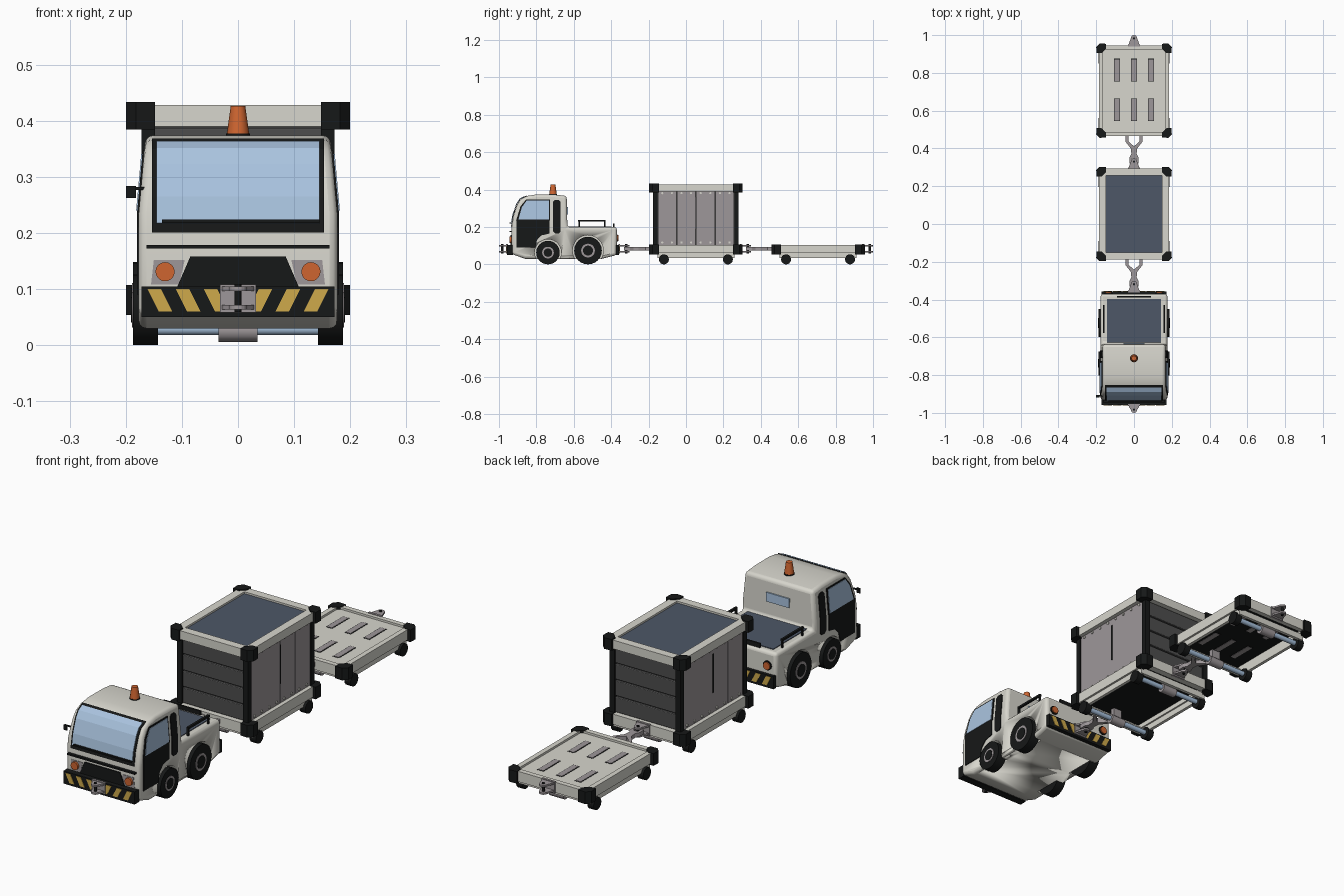
import bpy, bmesh, math
from mathutils import Vector, Matrix

if "Cube" in bpy.data.objects:
    bpy.data.objects.remove(bpy.data.objects["Cube"])

def mat(name, r, g, b):
    m = bpy.data.materials.new(name)
    m.diffuse_color = (r, g, b, 1)
    m.use_nodes = True
    m.node_tree.nodes["Principled BSDF"].inputs["Base Color"].default_value = m.diffuse_color
    return m

WHITE = mat("cream_paint", 0.68, 0.67, 0.61)
BLACK = mat("black_rubber", 0.008, 0.009, 0.009)
DARK = mat("dark_grey_slats", 0.075, 0.075, 0.075)
METAL = mat("grey_metal", 0.34, 0.31, 0.32)
GLASS = mat("blue_glass", 0.40, 0.55, 0.74)
SLATE = mat("slate_cover", 0.075, 0.095, 0.135)
YELLOW = mat("yellow_stripe", 0.62, 0.40, 0.07)
ORANGE = mat("orange_lamp", 0.62, 0.13, 0.03)

def finish(name, bm, m, bevel=0, smooth=False):
    bmesh.ops.recalc_face_normals(bm, faces=bm.faces[:])
    me = bpy.data.meshes.new(name)
    bm.to_mesh(me)
    bm.free()
    me.materials.append(m)
    ob = bpy.data.objects.new(name, me)
    bpy.context.collection.objects.link(ob)
    if bevel:
        b = ob.modifiers.new("bevel", 'BEVEL')
        b.width, b.segments, b.limit_method, b.angle_limit = bevel, 3, 'ANGLE', math.radians(35)
    if smooth:
        bpy.ops.object.select_all(action='DESELECT')
        ob.select_set(True)
        bpy.context.view_layer.objects.active = ob
        bpy.ops.object.shade_smooth_by_angle(angle=math.radians(40))
    return ob

def box(name, m, x0, x1, y0, y1, z0, z1, bevel=0):
    bm = bmesh.new()
    bmesh.ops.create_cube(bm, size=1)
    for v in bm.verts:
        v.co = Vector(((x0 + x1) / 2 + v.co.x * (x1 - x0), (y0 + y1) / 2 + v.co.y * (y1 - y0),
                       (z0 + z1) / 2 + v.co.z * (z1 - z0)))
    return finish(name, bm, m, bevel)

def cyl(name, m, c, r, length, axis='x', r2=None, seg=20):
    bm = bmesh.new()
    rot = {'x': Matrix.Rotation(math.pi / 2, 4, 'Y'), 'y': Matrix.Rotation(math.pi / 2, 4, 'X'), 'z': Matrix()}[axis]
    bmesh.ops.create_cone(bm, cap_ends=True, segments=seg, radius1=r, radius2=r if r2 is None else r2,
                          depth=length, matrix=Matrix.Translation(c) @ rot)
    return finish(name, bm, m, 0, True)

def prism(name, m, pts, a, b, axis):
    """Extrude a 2D outline from a to b along an axis."""
    place = {'x': lambda p, t: (t, p[0], p[1]), 'y': lambda p, t: (p[0], t, p[1]), 'z': lambda p, t: (p[0], p[1], t)}[axis]
    bm = bmesh.new()
    lo = [bm.verts.new(place(p, a)) for p in pts]
    hi = [bm.verts.new(place(p, b)) for p in pts]
    bm.faces.new(lo)
    bm.faces.new(hi)
    for i in range(len(pts)):
        j = (i + 1) % len(pts)
        bm.faces.new((lo[i], lo[j], hi[j], hi[i]))
    return finish(name, bm, m)

# ---------- tug body: one tapered side profile with wheel wells ----------
SHIELD = [(-0.932, 0.2), (-0.922, 0.262), (-0.902, 0.32), (-0.884, 0.348), (-0.85, 0.366)]
PROFILE = [(-0.37, 0.05), (-0.37, 0.2), (-0.634, 0.2), (-0.638, 0.366), (-0.7, 0.373), (-0.8, 0.374)] + \
    SHIELD[::-1] + [(-0.932, 0.055), (-0.86, 0.03), (-0.45, 0.03)]
BEND = 0.235

def side_x(z):
    return 0.177 - max(0, z - BEND) * 0.09

bm = bmesh.new()
lo = [bm.verts.new((-1, y, z)) for y, z in PROFILE]
hi = [bm.verts.new((1, y, z)) for y, z in PROFILE]
bm.faces.new(lo)
bm.faces.new(hi)
for i in range(len(lo)):
    j = (i + 1) % len(lo)
    bm.faces.new((lo[i], lo[j], hi[j], hi[i]))
bmesh.ops.bisect_plane(bm, geom=bm.verts[:] + bm.edges[:] + bm.faces[:], plane_co=(0, 0, BEND), plane_no=(0, 0, 1))
for v in bm.verts:
    v.co.x *= side_x(v.co.z)
body = finish("tug_body", bm, WHITE, 0.014, True)

WHEELS = [("front", -0.738, 0.063), ("rear", -0.524, 0.074)]
for side in (-1, 1):
    for n, y, r in WHEELS:
        well = cyl(n + "_well_cutter", WHITE, (side * 0.18, y, r), r + 0.008, 0.09, seg=28)
        well.hide_render = True
        well.display_type = 'WIRE'
        well.hide_set(True)
        cut = body.modifiers.new("well", 'BOOLEAN')
        cut.operation, cut.object, cut.solver = 'DIFFERENCE', well, 'EXACT'
        cyl(n + "_tyre", BLACK, (side * 0.165, y, r), r, 0.044, seg=24)
        cyl(n + "_hub", METAL, (side * 0.187, y, r), r * 0.5, 0.004)
        cyl(n + "_hub_cap", BLACK, (side * 0.189, y, r), r * 0.36, 0.004)

# windscreen: strips that follow the front profile
def strip(name, m, pts, w, off):
    bm = bmesh.new()
    rows = []
    for y, z in pts:
        rows.append([bm.verts.new((s * w, y - off, z + off * 0.5)) for s in (-1, 1)])
    for a, b in zip(rows, rows[1:]):
        bm.faces.new((a[0], a[1], b[1], b[0]))
    ob = finish(name, bm, m)
    sol = ob.modifiers.new("solid", 'SOLIDIFY')
    sol.thickness, sol.offset = 0.003, 0
    return ob

strip("windscreen_seal", BLACK, SHIELD, 0.153, 0.002)
strip("windscreen", GLASS, [(-0.9295, 0.215)] + SHIELD[1:4] + [(-0.86, 0.3605)], 0.145, 0.005)
box("wiper_bar", BLACK, -0.135, 0.145, -0.943, -0.933, 0.218, 0.224)

# cab sides: window, door, rear vent
DOOR = [(-0.906, 0.09), (-0.806, 0.09), (-0.797, 0.13), (-0.773, 0.155), (-0.73, 0.165), (-0.73, BEND), (-0.906, BEND)]
SEAL = [(-0.908, BEND), (-0.726, BEND), (-0.726, 0.347), (-0.855, 0.347), (-0.885, 0.31)]
PANE = [(-0.896, 0.24), (-0.733, 0.24), (-0.733, 0.341), (-0.852, 0.341), (-0.878, 0.305)]
VENT_LOW = [(-0.71, 0.175), (-0.7, 0.165), (-0.68, 0.165), (-0.67, 0.175), (-0.67, BEND), (-0.71, BEND)]
VENT_TOP = [(-0.71, BEND), (-0.67, BEND), (-0.67, 0.335), (-0.68, 0.345), (-0.7, 0.345), (-0.71, 0.335)]
for s in (-1, 1):
    for n, m, pts, off in (("door_panel", BLACK, DOOR, 0.003), ("side_window_seal", BLACK, SEAL, 0.003),
                           ("side_window", GLASS, PANE, 0.005), ("vent_lower", BLACK, VENT_LOW, 0.003),
                           ("vent_upper", BLACK, VENT_TOP, 0.003)):
        ob = prism(n, m, pts, -0.003, off, 'x')
        for v in ob.data.vertices:
            v.co.x = s * (side_x(v.co.z) + v.co.x)
        if s < 0:
            ob.data.flip_normals()
    # deck rails
    for y in (-0.572, -0.434):
        box("rail_post", BLACK, s * 0.16 - 0.004, s * 0.16 + 0.004, y - 0.004, y + 0.004, 0.195, 0.236)
    box("deck_rail", BLACK, s * 0.16 - 0.005, s * 0.16 + 0.005, -0.577, -0.43, 0.229, 0.238)
    # lamps
    prism("headlamp_panel", METAL, [(s * 0.105, 0.108), (s * 0.155, 0.108), (s * 0.15, 0.152), (s * 0.095, 0.152)],
          -0.934, -0.931, 'y')
    cyl("headlamp", ORANGE, (s * 0.13, -0.937, 0.131), 0.017, 0.012, 'y')
    cyl("rear_lamp_rim", BLACK, (s * 0.135, -0.369, 0.14), 0.02, 0.008, 'y')
    cyl("rear_lamp", ORANGE, (s * 0.135, -0.366, 0.14), 0.016, 0.012, 'y')

prism("front_grille", BLACK, [(-0.11, 0.1), (0.11, 0.1), (0.085, 0.158), (-0.085, 0.158)], -0.937, -0.93, 'y')
box("front_trim", BLACK, -0.163, 0.163, -0.945, -0.93, 0.172, 0.179)
box("deck_cover", SLATE, -0.143, 0.143, -0.63, -0.397, 0.197, 0.203)
box("rear_handle", BLACK, -0.09, 0.09, -0.389, -0.381, 0.197, 0.218)
box("rear_window", GLASS, -0.055, 0.055, -0.64, -0.631, 0.268, 0.308)
box("mirror_arm", BLACK, -0.2, -0.165, -0.912, -0.906, 0.277, 0.282)
box("mirror", BLACK, -0.2, -0.182, -0.918, -0.914, 0.262, 0.284)
cyl("beacon_base", BLACK, (0, -0.711, 0.374), 0.021, 0.006, 'z')
cyl("beacon", ORANGE, (0, -0.711, 0.401), 0.02, 0.05, 'z', 0.013, 12)

# bumpers with slanted warning stripes
for n, y0, y1, yp in (("front", -0.958, -0.925, -0.958), ("rear", -0.375, -0.357, -0.357)):
    box(n + "_bumper", BLACK, -0.172, 0.172, y0, y1, 0.05, 0.105)
    for s in (-1, 1):
        for x in (0.035, 0.085, 0.135):
            prism(n + "_stripe", YELLOW, [(s * (x - 0.018), 0.06), (s * (x + 0.006), 0.06), (s * (x + 0.026), 0.1),
                                          (s * (x + 0.002), 0.1)], yp - 0.002, yp + 0.002, 'y')

# ---------- couplings ----------
def clevis(y, d, length):
    r = 0.017
    arc = [(r * math.cos(a * math.pi / 8), y + d * (length - r + r * math.sin(a * math.pi / 8))) for a in range(9)]
    for z in (0.064, 0.097):
        prism("clevis_plate", METAL, [(0.03, y), (0.026, y + d * 0.012)] + arc + [(-0.026, y + d * 0.012), (-0.03, y)],
              z, z + 0.008, 'z')
    box("clevis_mount", METAL, -0.032, 0.032, y - 0.005, y + 0.005, 0.058, 0.108)
    cyl("clevis_pin", BLACK, (0, y + d * (length - r), 0.084), 0.006, 0.05, 'z', seg=12)

clevis(-0.958, -1, 0.042)
clevis(-0.357, 1, 0.055)

# ---------- trailers ----------
HX, HY = 0.185, 0.24

def ring(name, m, hx, hy, t, yc, z0, z1):
    for s in (-1, 1):
        box(name + "_side", m, s * (hx - t / 2) - t / 2, s * (hx - t / 2) + t / 2, yc - hy, yc + hy, z0, z1)
        box(name + "_end", m, -hx + t, hx - t, yc + s * (hy - t / 2) - t / 2, yc + s * (hy - t / 2) + t / 2, z0, z1)

def corners(name, yc, z0, z1):
    half = [(0.148, 0.222), (0.148, 0.248), (0.182, 0.25), (0.2, 0.232), (0.199, 0.198), (0.172, 0.198)]
    for sx in (-1, 1):
        for sy in (-1, 1):
            prism(name, BLACK, [(sx * x, yc + sy * y) for x, y in half], z0, z1, 'z')

def trailer(yc, rim):
    ring("chassis_rim", WHITE, HX, HY, rim, yc, 0.06, 0.105)
    ring("chassis_skirt", WHITE, 0.176, 0.205, 0.014, yc, 0.034, 0.062)
    box("floor", WHITE, -0.17, 0.17, yc - 0.225, yc + 0.225, 0.086, 0.096)
    box("floor_underside", BLACK, -0.168, 0.168, yc - 0.222, yc + 0.222, 0.08, 0.0865)
    corners("corner_buffer", yc, 0.054, 0.107)
    for s in (-1, 1):
        y = yc + s * 0.171
        cyl("axle", GLASS, (0, y, 0.029), 0.011, 0.33, seg=12)
        cyl("axle_block", METAL, (0, y, 0.026), 0.02, 0.07, seg=12)
        box("axle_hanger", METAL, -0.02, 0.02, y - 0.01, y + 0.01, 0.03, 0.081)
        for x in (-0.172, 0.172):
            cyl("caster", BLACK, (x, y, 0.027), 0.027, 0.03, seg=14)
    # forked towing tongue
    half = [(0.03, 0.01), (0.045, 0.01), (0.045, -0.03), (0.016, -0.068), (0.014, -0.095), (0.023, -0.112),
            (0.023, -0.145), (0.011, -0.145), (0.011, -0.118)]
    left = [(-x, y) for x, y in half[::-1]]
    prism("tow_tongue", METAL, [(x, yc - HY + y) for x, y in half + left + [(-0.03, -0.028), (0, -0.055), (0.03, -0.028)]],
          0.075, 0.093, 'z')
    clevis(yc + HY, 1, 0.054)

trailer(0.053, 0.03)
trailer(0.706, 0.022)

# flat trailer: slotted floor
for x in (-0.09, 0, 0.09):
    for y in (0.605, 0.815):
        box("floor_slot_edge", BLACK, x - 0.015, x + 0.015, y - 0.06, y + 0.06, 0.079, 0.097)
        box("floor_slot", METAL, x - 0.012, x + 0.012, y - 0.057, y + 0.057, 0.078, 0.098)

# covered trailer: posts, curtains, slatted ends, roof
Y = 0.053
ring("roof_rim", WHITE, HX, HY, 0.036, Y, 0.39, 0.428)
box("roof_cover", SLATE, -0.155, 0.155, Y - 0.21, Y + 0.21, 0.408, 0.42)
corners("roof_buffer", Y, 0.384, 0.433)
box("box_core", DARK, -0.155, 0.155, Y - 0.212, Y + 0.212, 0.095, 0.41)
for s in (-1, 1):
    for t in (-1, 1):
        box("corner_post", BLACK, s * 0.16 - 0.012, s * 0.16 + 0.012, Y + t * 0.217 - 0.012, Y + t * 0.217 + 0.012, 0.1, 0.395)
    for i in range(4):
        y0 = Y - 0.205 + i * 0.1025
        box("curtain_panel", METAL, s * 0.159 - 0.008, s * 0.159 + 0.008, y0 + 0.001, y0 + 0.1015, 0.103, 0.392)
        z0 = 0.105 + i * 0.0715
        box("end_slat", DARK, -0.15, 0.15, Y + s * 0.215 - 0.007, Y + s * 0.215 + 0.007, z0 + 0.002, z0 + 0.068, 0.003)
    box("curtain_seam", BLACK, s * 0.167 - 0.002, s * 0.167 + 0.002, Y - 0.003, Y + 0.002, 0.19, 0.36)
    for i in range(8):
        for z in (0.117, 0.381):
            cyl("eyelet", WHITE, (s * 0.168, Y - 0.18 + i * 0.0514, z), 0.006, 0.006, seg=8)
